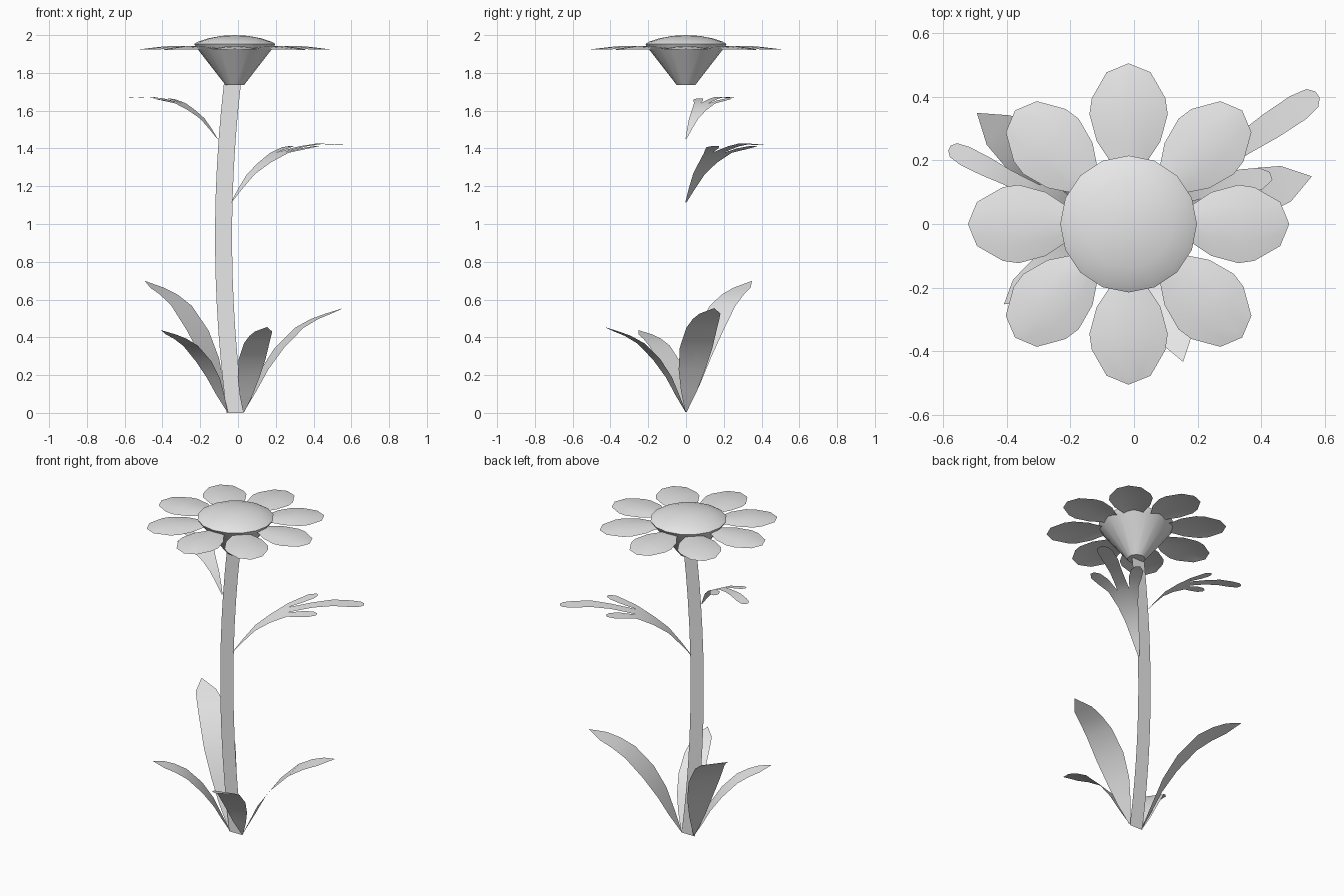
import bpy, bmesh, math
from mathutils import Matrix, Vector

if "Cube" in bpy.data.objects:
    bpy.data.objects.remove(bpy.data.objects["Cube"])

# One plain grey for every part
grey = bpy.data.materials.new("plain grey")
grey.diffuse_color = (0.8, 0.8, 0.8, 1)
grey.use_nodes = True
grey.node_tree.nodes["Principled BSDF"].inputs["Base Color"].default_value = (0.8, 0.8, 0.8, 1)

FLOWER_X = -0.017


def strip(bm, rows):
    """Skin a list of equally long point rows with quads."""
    grid = [[bm.verts.new(p) for p in row] for row in rows]
    for a, b in zip(grid, grid[1:]):
        for i in range(len(a) - 1):
            bm.faces.new((a[i], b[i], b[i + 1], a[i + 1]))


def finish(bm, name, matrix=None, angle=60, closed=False):
    """Weld the mesh and turn it into a smooth shaded object."""
    bmesh.ops.remove_doubles(bm, verts=bm.verts, dist=0.0005)
    if closed:
        bmesh.ops.recalc_face_normals(bm, faces=bm.faces)
    if matrix:
        bm.transform(matrix)
    mesh = bpy.data.meshes.new(name)
    bm.to_mesh(mesh)
    bm.free()
    mesh.materials.append(grey)
    obj = bpy.data.objects.new(name, mesh)
    bpy.context.collection.objects.link(obj)
    bpy.ops.object.select_all(action="DESELECT")
    obj.select_set(True)
    bpy.context.view_layer.objects.active = obj
    bpy.ops.object.shade_smooth_by_angle(angle=math.radians(angle))
    return obj


def place(x, z, degrees, size, height):
    """Put a leaf at a stem edge, turned outwards and scaled."""
    return (Matrix.Translation((x, 0, z)) @ Matrix.Rotation(math.radians(degrees), 4, "Z")
            @ Matrix.Diagonal((size, size, height, 1)))


# Stem: a flat ribbon that bows to the side
bm = bmesh.new()
rows = []
for i in range(13):
    t = i / 12
    x = -0.015 - 0.015 * t - 0.215 * t * (1 - t)
    rows.append([(x + 0.045, 0, 1.74 * t), (x - 0.045, 0, 1.74 * t)])
strip(bm, rows)
finish(bm, "stem")

# Base leaves: (distance out, height, half width)
LEAF = [(0, 0.005, 0.004), (0.06, 0.12, 0.045), (0.115, 0.23, 0.073), (0.197, 0.345, 0.09),
        (0.305, 0.45, 0.085), (0.39, 0.497, 0.073), (0.465, 0.525, 0.058), (0.55, 0.555, 0)]
for name, x, turn, size, height in (("back_right_leaf", -0.055, 141.5, 1.02, 1.26),
                                    ("front_right_leaf", -0.055, 215.5, 0.79, 0.79),
                                    ("front_left_leaf", 0.03, -74, 0.82, 0.82),
                                    ("back_left_leaf", 0.03, 15.8, 1, 1)):
    bm = bmesh.new()
    strip(bm, [[(d, -w, z), (d, 0, z), (d, w, z)] for d, z, w in LEAF])
    finish(bm, name, place(x, 0, turn, size, height))

# Upper leaves: three lobes bent along one arch
ARCH = [(0, 0), (0.055, 0.07), (0.125, 0.15), (0.21, 0.21), (0.305, 0.262),
        (0.43, 0.293), (0.56, 0.31), (0.74, 0.302)]


def bend(d, y):
    for (a, za), (b, zb) in zip(ARCH, ARCH[1:]):
        if d <= b:
            return (d, y, za + (zb - za) * (d - a) / (b - a))
    return (d, y, ARCH[-1][1])


BODY = [(0, 0.004), (0.055, 0.02), (0.125, 0.038), (0.21, 0.058), (0.305, 0.088)]
MIDDLE = [(0.305, 0.0352), (0.36, 0.034), (0.45, 0.035), (0.56, 0.043), (0.66, 0.044),
          (0.715, 0.034), (0.735, 0.012)]
# Side lobe: inner edge point, outer edge point
SIDE = [((0.305, 0.0352), (0.305, 0.088)), ((0.4, 0.06), (0.37, 0.125)),
        ((0.455, 0.09), (0.425, 0.152)), ((0.475, 0.12), (0.468, 0.145))]
for name, x, z, turn, size in (("upper_left_leaf", -0.035, 1.115, 33.6, 1),
                               ("upper_right_leaf", -0.108, 1.45, 153.2, 0.72)):
    bm = bmesh.new()
    strip(bm, [[bend(d, w * k) for k in (-1, -0.4, 0.4, 1)] for d, w in BODY])
    strip(bm, [[bend(d, -w), bend(d, w)] for d, w in MIDDLE])
    strip(bm, [[bend(*a), bend(*b)] for a, b in SIDE])
    strip(bm, [[bend(b[0], -b[1]), bend(a[0], -a[1])] for a, b in SIDE])
    finish(bm, name, place(x, z, turn, size, size))

# Petals: (distance out, half width, ridge height, edge height)
PETAL = [(0.1, 0.03, 1.93, 1.927), (0.2, 0.06, 1.937, 1.928), (0.26, 0.1, 1.941, 1.928),
         (0.345, 0.123, 1.942, 1.926), (0.395, 0.116, 1.938, 1.925),
         (0.477, 0.069, 1.928, 1.923), (0.505, 0, 1.922, 1.922)]
for i in range(8):
    bm = bmesh.new()
    strip(bm, [[(d, w * k, top - (top - low) * k * k) for k in (-1, -0.5, 0, 0.5, 1)]
               for d, w, top, low in PETAL])
    finish(bm, f"petal_{i + 1}", place(FLOWER_X, 0, 45 * i, 1, 1))


def lathe(name, profile, sides=16):
    """Revolve a (radius, height) profile around the flower axis."""
    bm = bmesh.new()
    rows = []
    for i in range(sides + 1):
        a = math.tau * i / sides
        rows.append([Vector((r * math.cos(a), r * math.sin(a), z)) for r, z in profile])
    grid = rows
    for a, b in zip(grid, grid[1:]):
        for j in range(len(profile) - 1):
            corners = [a[j], b[j], b[j + 1], a[j + 1]]
            if profile[j][0] == 0:
                corners = [a[j], b[j + 1], a[j + 1]]
            elif profile[j + 1][0] == 0:
                corners = [a[j], b[j], a[j + 1]]
            bm.faces.new([bm.verts.new(c) for c in corners])
    finish(bm, name, Matrix.Translation((FLOWER_X, 0, 0)), 40, True)


# Flower cup and domed centre
lathe("flower_cup", [(0, 1.737), (0.05, 1.737), (0.203, 1.934)])
lathe("flower_centre", [(0.203, 1.934), (0.215, 1.953), (0.195, 1.965), (0.14, 1.983),
                        (0.07, 1.996), (0, 2.0)])
